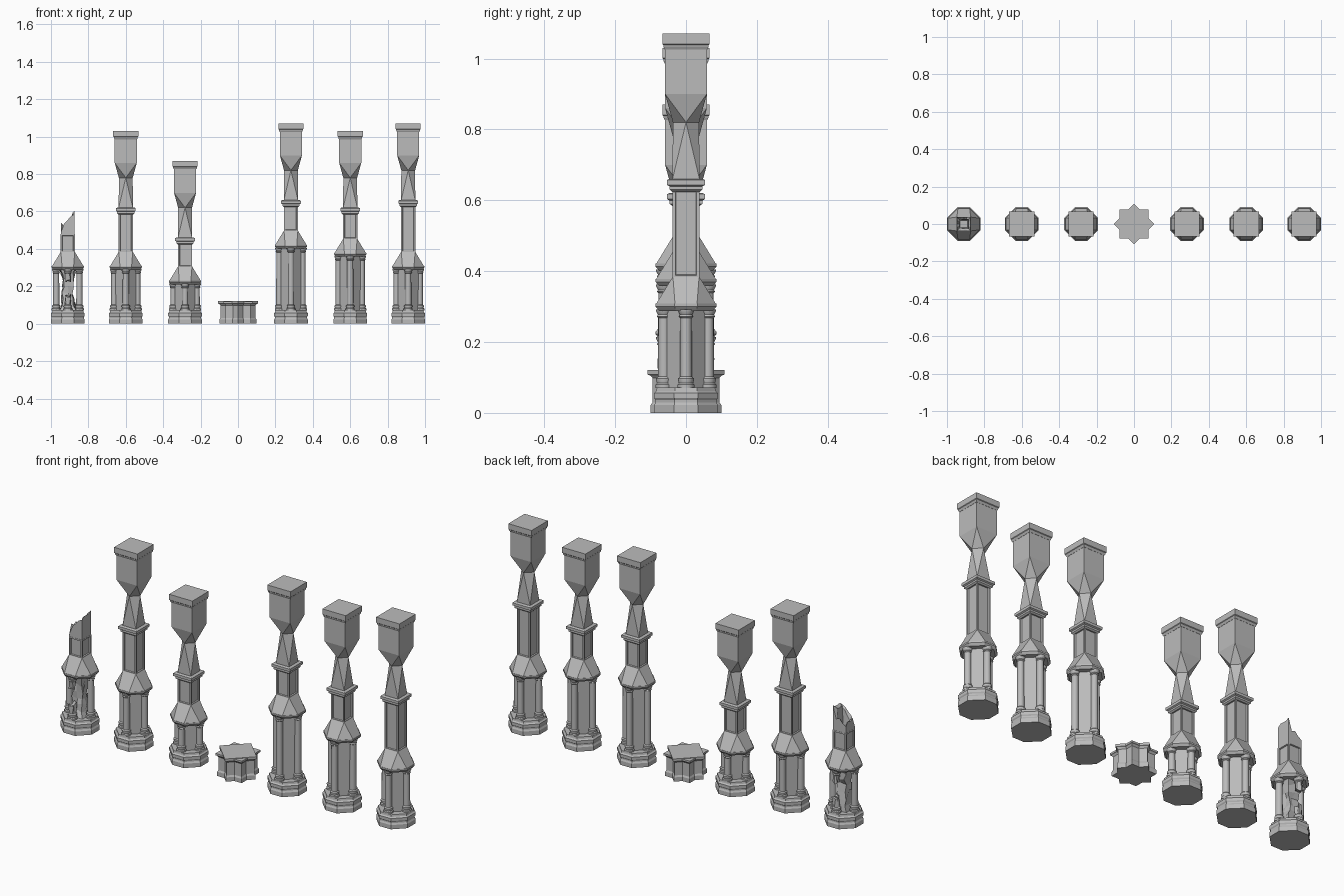
import bpy, bmesh, math, random
from mathutils import Vector

random.seed(4)
cube = bpy.data.objects.get("Cube")
if cube:
    bpy.data.objects.remove(cube, do_unlink=True)

stone = bpy.data.materials.new("grey_stone")
stone.use_nodes = True
GREY = (0.5, 0.5, 0.5, 1)
stone.diffuse_color = GREY
stone.node_tree.nodes["Principled BSDF"].inputs["Base Color"].default_value = GREY


def turned(points, z):
    """Repeat points around four quarter turns."""
    ring = []
    for _ in range(4):
        ring += [Vector((x, y, z)) for x, y in points]
        points = [(-y, x) for x, y in points]
    return ring


def square(h, z):
    return turned([(h, -h)], z)


def diamond(r, z):
    return turned([(r, 0)], z)


def square_mid(h, z):
    return turned([(h, 0), (h, h)], z)


def octagon(r, z):
    return turned([(r, -0.37 * r), (r, 0.37 * r)], z)


def circle(r, z, n=12):
    return [Vector((r * math.cos(math.tau * i / n), r * math.sin(math.tau * i / n), z)) for i in range(n)]


def star(r, z):
    inner = r * 0.765
    return [Vector(((r, inner)[i % 2] * math.cos(math.tau * i / 16),
                    (r, inner)[i % 2] * math.sin(math.tau * i / 16), z)) for i in range(16)]


def loft(name, rings, at, twists=None, panel=None, smooth=False):
    """Join rings; a twist of 1 or -1 makes triangles between turned rings."""
    bm = bmesh.new()
    loops = [[bm.verts.new(p) for p in ring] for ring in rings]
    sides = []
    for k, (a, b) in enumerate(zip(loops, loops[1:])):
        twist = twists[k] if twists else 0
        n = len(a)
        for i in range(n):
            j = (i + 1) % n
            if twist == 1:
                faces = [(a[i], a[j], b[i]), (a[j], b[j], b[i])]
            elif twist == -1:
                faces = [(a[i], b[j], b[i]), (a[i], a[j], b[j])]
            else:
                faces = [(a[i], a[j], b[j], b[i])]
            sides += [bm.faces.new(f) for f in faces]
    bm.faces.new(loops[0][::-1])
    bm.faces.new(loops[-1])
    bmesh.ops.recalc_face_normals(bm, faces=bm.faces)
    if panel:
        bmesh.ops.inset_individual(bm, faces=sides, thickness=panel)
        bmesh.ops.inset_individual(bm, faces=sides, thickness=0.003, depth=-0.006)
    mesh = bpy.data.meshes.new(name)
    bm.to_mesh(mesh)
    bm.free()
    mesh.materials.append(stone)
    obj = bpy.data.objects.new(name, mesh)
    bpy.context.collection.objects.link(obj)
    obj.location = at
    if smooth:
        bpy.ops.object.select_all(action='DESELECT')
        obj.select_set(True)
        bpy.context.view_layer.objects.active = obj
        bpy.ops.object.shade_smooth_by_angle(angle=math.radians(40))
    return obj


def stack(shape, profile):
    return [shape(r, z) for r, z in profile]


def jagged(ring, amount):
    return [p + Vector([random.uniform(-amount, amount) for _ in range(3)]) for p in ring]


def plinth(x):
    loft("plinth", stack(octagon, [(0.09, 0), (0.09, 0.022), (0.086, 0.03), (0.086, 0.036),
         (0.09, 0.042), (0.09, 0.056), (0.084, 0.062), (0.082, 0.072)]), (x, 0, 0))


def roof(x, s):
    loft("entablature", stack(octagon, [(0.076, s - 0.012), (0.082, s - 0.005),
         (0.086, s), (0.086, s + 0.008)]), (x, 0, 0))
    loft("gabled_roof", [octagon(0.084, s + 0.008), square_mid(0.037, s + 0.085)], (x, 0, 0), [1])


def pillars(x, s, broken=False):
    bottom = [(0.024, 0.07), (0.024, 0.08), (0.02, 0.084), (0.022, 0.092), (0.022, 0.097), (0.017, 0.102)]
    top = [(0.016, s - 0.032), (0.02, s - 0.028), (0.017, s - 0.023), (0.023, s - 0.012), (0.023, s - 0.008)]
    for k in range(4):
        at = (x + 0.062 * math.cos(k * math.pi / 2), 0.062 * math.sin(k * math.pi / 2), 0)
        if broken and k % 2:
            # snapped pillar: jagged stubs above and below
            loft("pillar_stub_lower", stack(circle, bottom) + [jagged(circle(0.014, 0.15), 0.01)], at)
            loft("pillar_stub_upper", [jagged(circle(0.013, s - 0.07), 0.008)] + stack(circle, top), at)
        else:
            loft("pillar", stack(circle, bottom + top), at, smooth=True)


def column(x, s, ring):
    plinth(x)
    pillars(x, s)
    loft("core", stack(diamond, [(0.068, 0.07), (0.068, s)]), (x, 0, 0))
    roof(x, s)
    # panelled shaft and its collar
    loft("panelled_shaft", stack(square, [(0.038, s + 0.08), (0.038, ring - 0.025)]), (x, 0, 0), panel=0.011)
    loft("shaft_collar", stack(square, [(0.039, ring - 0.036), (0.046, ring - 0.03), (0.046, ring - 0.021),
         (0.053, ring - 0.017), (0.053, ring - 0.003), (0.048, ring)]), (x, 0, 0))
    # twisted neck opening into the square head
    loft("twisted_head", [square(0.038, ring), diamond(0.037, ring + 0.16), square(0.059, ring + 0.24),
         square(0.059, ring + 0.368)], (x, 0, 0), [1, -1, 0])
    loft("head_cap", stack(square, [(0.06, ring + 0.366), (0.064, ring + 0.374), (0.064, ring + 0.378),
         (0.067, ring + 0.381), (0.067, ring + 0.41)]), (x, 0, 0))


def broken_column(x, s):
    plinth(x)
    pillars(x, s, broken=True)
    # eroded core
    core = [square_mid(0.045, 0.07)]
    for i in range(1, 7):
        t = i / 7
        core.append(jagged(square_mid(0.045 - 0.02 * math.sin(math.pi * t), 0.07 + t * (s - 0.07)), 0.008))
    core.append(square_mid(0.045, s))
    loft("eroded_core", core, (x, 0, 0))
    roof(x, s)
    # hollow shaft with a torn rim
    loft("torn_shaft_foot", stack(square, [(0.038, s + 0.08), (0.038, 0.48)]), (x, 0, 0), panel=0.011)

    def rim(h, z):
        ring = square_mid(h, z)
        return [q for i, p in enumerate(ring) for q in (p, (p + ring[(i + 1) % 8]) / 2)]

    heights = [0.545 + 0.9 * p.x + random.uniform(-0.03, 0.03) for p in rim(0.037, 0)]
    outer, inner = rim(0.037, 0), rim(0.025, 0)
    for p, q, h in zip(outer, inner, heights):
        p.z, q.z = h, h - 0.012
    loft("torn_shaft_rim", [rim(0.037, 0.48), outer, inner, rim(0.02, 0.49)], (x, 0, 0))


broken_column(-0.91, 0.3)
for x, shoulder, ring in [(-0.6, 0.3, 0.62), (-0.283, 0.222, 0.46), (0.283, 0.413, 0.66),
                          (0.6, 0.37, 0.62), (0.91, 0.3, 0.66)]:
    column(x, shoulder, ring)

# low star-shaped pedestal
loft("star_pedestal", stack(star, [(0.1, 0), (0.1, 0.022), (0.094, 0.03), (0.094, 0.098),
     (0.102, 0.106), (0.108, 0.108), (0.108, 0.118)]), (0, 0, 0))
loft("star_pedestal_top", stack(diamond, [(0.108, 0.114), (0.108, 0.121)]), (0, 0, 0))
